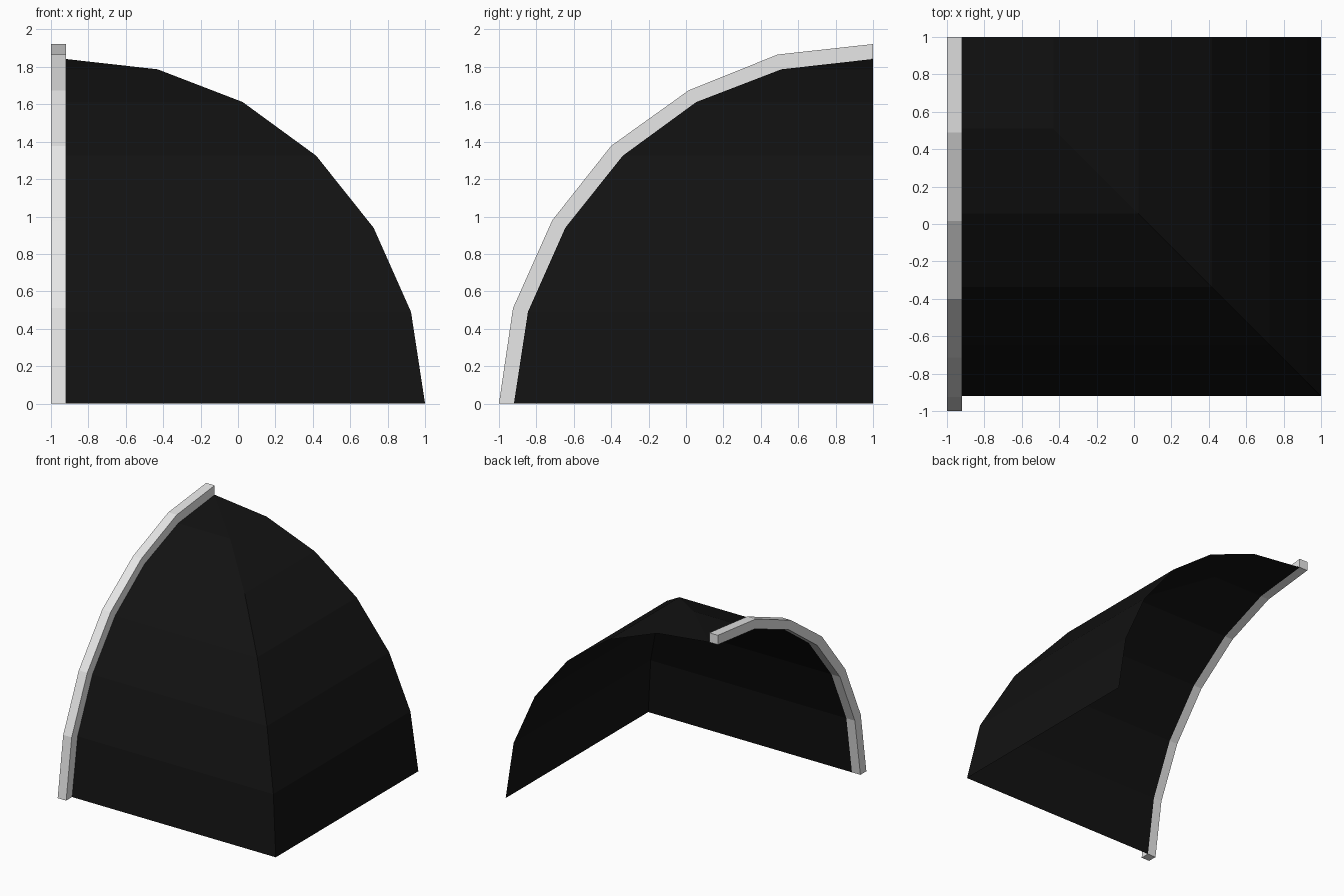
import bpy, bmesh

cube = bpy.data.objects.get("Cube")
if cube:
    bpy.data.objects.remove(cube, do_unlink=True)

# Dome centre line and the rib's width
CX, CY, RIB = -0.92, 1.0, 0.08

# Arc profiles as (distance from centre line, height)
INNER = [(1.92, 0), (1.845, 0.49), (1.645, 0.94), (1.338, 1.325),
         (0.945, 1.612), (0.49, 1.787), (0, 1.842)]
OUTER = [(2.0, 0), (1.925, 0.51), (1.715, 0.98), (1.40, 1.378),
         (0.985, 1.675), (0.51, 1.866), (0, 1.922)]


def material(name, colour):
    mat = bpy.data.materials.new(name)
    mat.use_nodes = True
    mat.diffuse_color = colour
    mat.node_tree.nodes["Principled BSDF"].inputs["Base Color"].default_value = colour
    return mat


def finish(name, bm, mat):
    mesh = bpy.data.meshes.new(name)
    bm.to_mesh(mesh)
    bm.free()
    mesh.materials.append(mat)
    obj = bpy.data.objects.new(name, mesh)
    bpy.context.collection.objects.link(obj)
    return obj


# Thin shell: two curved panels meeting in a ridge on the diagonal
bm = bmesh.new()
rows = [[bm.verts.new(p) for p in ((CX, CY - r, z), (CX + r, CY - r, z), (CX + r, CY, z))]
        for r, z in INNER[:-1]]
apex = bm.verts.new((CX, CY, INNER[-1][1]))
for low, high in zip(rows, rows[1:]):
    for i in range(2):
        bm.faces.new((low[i], low[i + 1], high[i + 1], high[i]))
for i in range(2):
    bm.faces.new((rows[-1][i], rows[-1][i + 1], apex))
finish("canopy_shell", bm, material("black", (0.006, 0.006, 0.006, 1)))

# Square rib along the open side of the shell
bm = bmesh.new()
rings = []
for (ri, zi), (ro, zo) in zip(INNER, OUTER):
    section = ((CX, ri, zi), (CX, ro, zo), (CX - RIB, ro, zo), (CX - RIB, ri, zi))
    rings.append([bm.verts.new((x, CY - r, z)) for x, r, z in section])
for a, b in zip(rings, rings[1:]):
    for i in range(4):
        j = (i + 1) % 4
        bm.faces.new((a[i], a[j], b[j], b[i]))
bm.faces.new(rings[0])
bm.faces.new(rings[-1])
bmesh.ops.recalc_face_normals(bm, faces=bm.faces)
finish("edge_rib", bm, material("light grey", (0.8, 0.8, 0.8, 1)))
